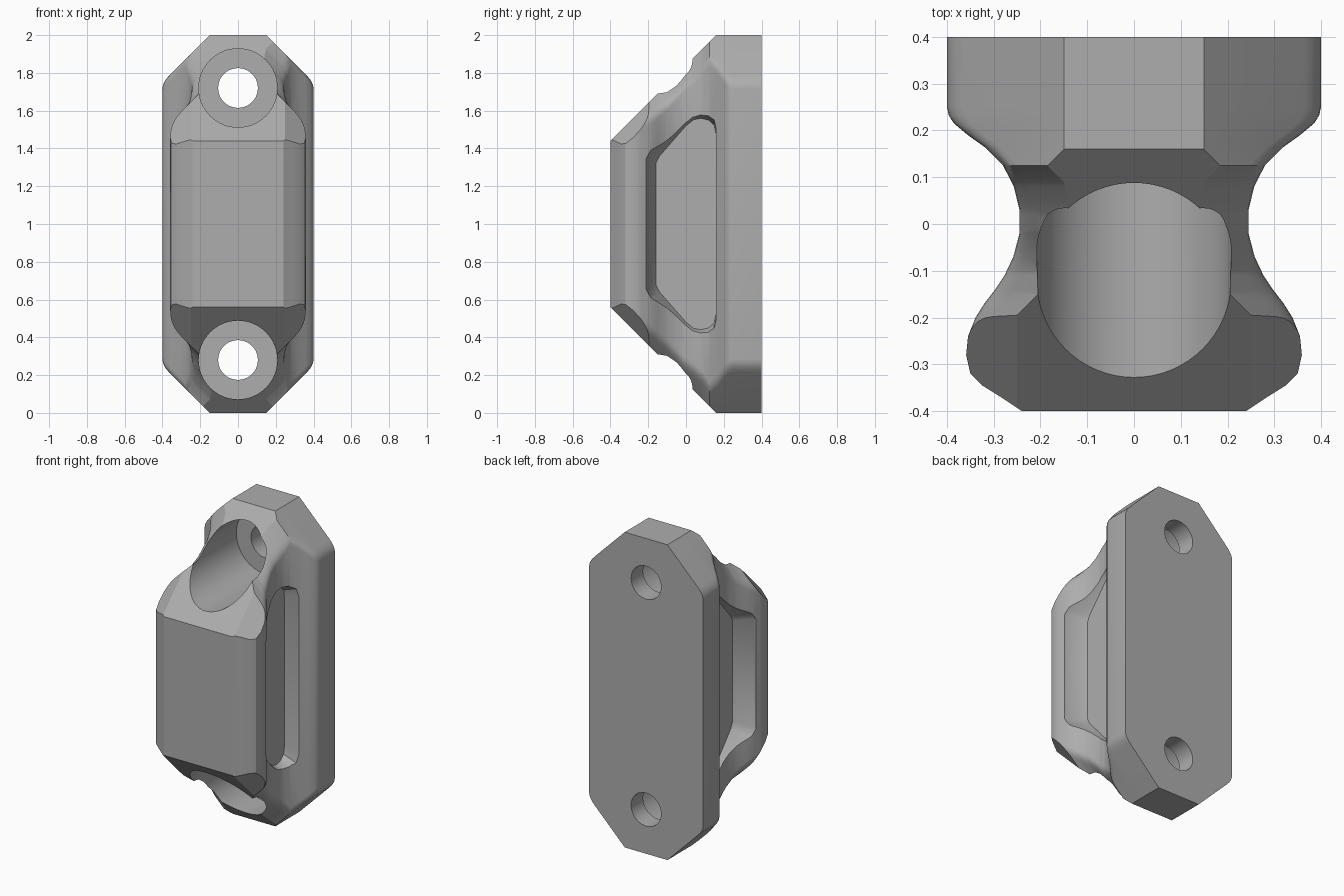
import bpy, bmesh, math
from mathutils import Vector

if "Cube" in bpy.data.objects:
    bpy.data.objects.remove(bpy.data.objects["Cube"], do_unlink=True)

grey = bpy.data.materials.new("plain grey")
grey.use_nodes = True
colour = (0.42, 0.42, 0.42, 1)
grey.diffuse_color = colour
grey.node_tree.nodes["Principled BSDF"].inputs["Base Color"].default_value = colour


def make_object(name, bm):
    bmesh.ops.recalc_face_normals(bm, faces=bm.faces)
    mesh = bpy.data.meshes.new(name)
    bm.to_mesh(mesh)
    bm.free()
    mesh.materials.append(grey)
    obj = bpy.data.objects.new(name, mesh)
    bpy.context.collection.objects.link(obj)
    return obj


def loft(rings):
    bm = bmesh.new()
    loops = [[bm.verts.new(p) for p in ring] for ring in rings]
    n = len(loops[0])
    for a, b in zip(loops, loops[1:]):
        for i in range(n):
            j = (i + 1) % n
            bm.faces.new((a[i], a[j], b[j], b[i]))
    bm.faces.new(loops[0])
    bm.faces.new(loops[-1][::-1])
    return bm


def sample(points, y):
    # Linear lookup in a list of (y, value), y falling
    for (y0, v0), (y1, v1) in zip(points, points[1:]):
        if y >= y1:
            return v0 + (v1 - v0) * (y0 - y) / (y0 - y1)
    return points[-1][1]


# Half width along the depth, and reach of the corner chamfer (x + z)
SIDE = [(.4, .4), (.25, .4), (.232, .396), (.215, .385), (.19, .355), (.165, .32),
        (.125, .28), (.08, .257), (.03, .245), (-.02, .245), (-.07, .258),
        (-.11, .277), (-.14, .297), (-.17, .32), (-.2, .339), (-.24, .355),
        (-.28, .359), (-.32, .35), (-.345, .325), (-.37, .285), (-.4, .24)]
CORNER = [(.4, 2.15), (.125, 2.15), (.09, 2.08), (.05, 2.03), (.02, 2.0),
          (-.01, 1.98), (-.05, 1.94), (-.1, 1.905), (-.15, 1.895), (-.4, 1.895)]


def section(y):
    w, c = sample(SIDE, y), sample(CORNER, y)
    r = .035
    start, mid, end = Vector((w, c - w - r)), Vector((w, c - w)), Vector((w - r, c - w + r))
    arc = [start * (1 - t) ** 2 + mid * 2 * t * (1 - t) + end * t * t
           for t in (i / 4 for i in range(5))]
    quarter = [(p.x, p.y) for p in arc] + [(.03, c - .03)]
    upper = quarter + [(-x, z) for x, z in reversed(quarter)]
    full = upper + [(x, 2 - z) for x, z in reversed(upper)]
    return [(x, y, z) for x, z in full]


# Body: lofted octagons trimmed by flat cuts
depths = sorted({y for y, _ in SIDE + CORNER}, reverse=True)
bm = loft([section(y) for y in depths])


def trim(point, normal):
    geom = bm.verts[:] + bm.edges[:] + bm.faces[:]
    cut = bmesh.ops.bisect_plane(bm, geom=geom, dist=1e-5, plane_co=point,
                                 plane_no=normal, clear_outer=True)
    edges = [e for e in cut["geom_cut"] if isinstance(e, bmesh.types.BMEdge)]
    bmesh.ops.edgeloop_fill(bm, edges=[e for e in edges if e.is_boundary])


for s in (1, -1):
    trim((0, 0, 1 + s), (0, 0, s))
    trim((0, -.4, 1 + .44 * s), (0, -1, s))
    for side in (1, -1):
        trim((.25 * side, -.4, 1 + .44 * s), (side, -1.06, 1.06 * s))
body = make_object("mount_body", bm)


def cylinder(name, radius, y0, y1, z):
    ring = [(radius * math.cos(a), radius * math.sin(a) + z)
            for a in (i * math.tau / 64 for i in range(64))]
    return make_object(name, loft([[(x, y, h) for x, h in ring] for y in (y0, y1)]))


# Screw holes with wide recesses, and side pockets
cutters = []
for z in (.28, 1.72):
    cutters.append(cylinder("screw_recess", .208, -.7, .28, z))
    cutters.append(cylinder("screw_hole", .105, -.8, .6, z))

FLOOR = [(-.16, 1.32), (-.14, 1.36), (.0, 1.52), (.04, 1.552), (.08, 1.56),
         (.12, 1.55), (.15, 1.52), (.16, 1.47)]


def pocket_ring(x, grow):
    top = [(y - grow * (.16 - y) / .32, 1 + (z - 1) * (1 + grow * 1.6)) for y, z in FLOOR]
    return [(x, y, z) for y, z in top] + [(x, y, 2 - z) for y, z in reversed(top)]


for side in (1, -1):
    rings = [pocket_ring(side * x, g) for x, g in ((.215, 0), (.235, .01), (.33, .05), (.5, .06))]
    cutters.append(make_object("side_pocket", loft(rings)))

bpy.context.view_layer.objects.active = body
body.select_set(True)
for cutter in cutters:
    cutter.hide_render = True
    mod = body.modifiers.new("cut", "BOOLEAN")
    mod.operation = "DIFFERENCE"
    mod.solver = "EXACT"
    mod.object = cutter
    bpy.ops.object.modifier_apply(modifier=mod.name)
for cutter in cutters:
    bpy.data.objects.remove(cutter, do_unlink=True)

bpy.ops.object.shade_smooth_by_angle(angle=math.radians(28))
